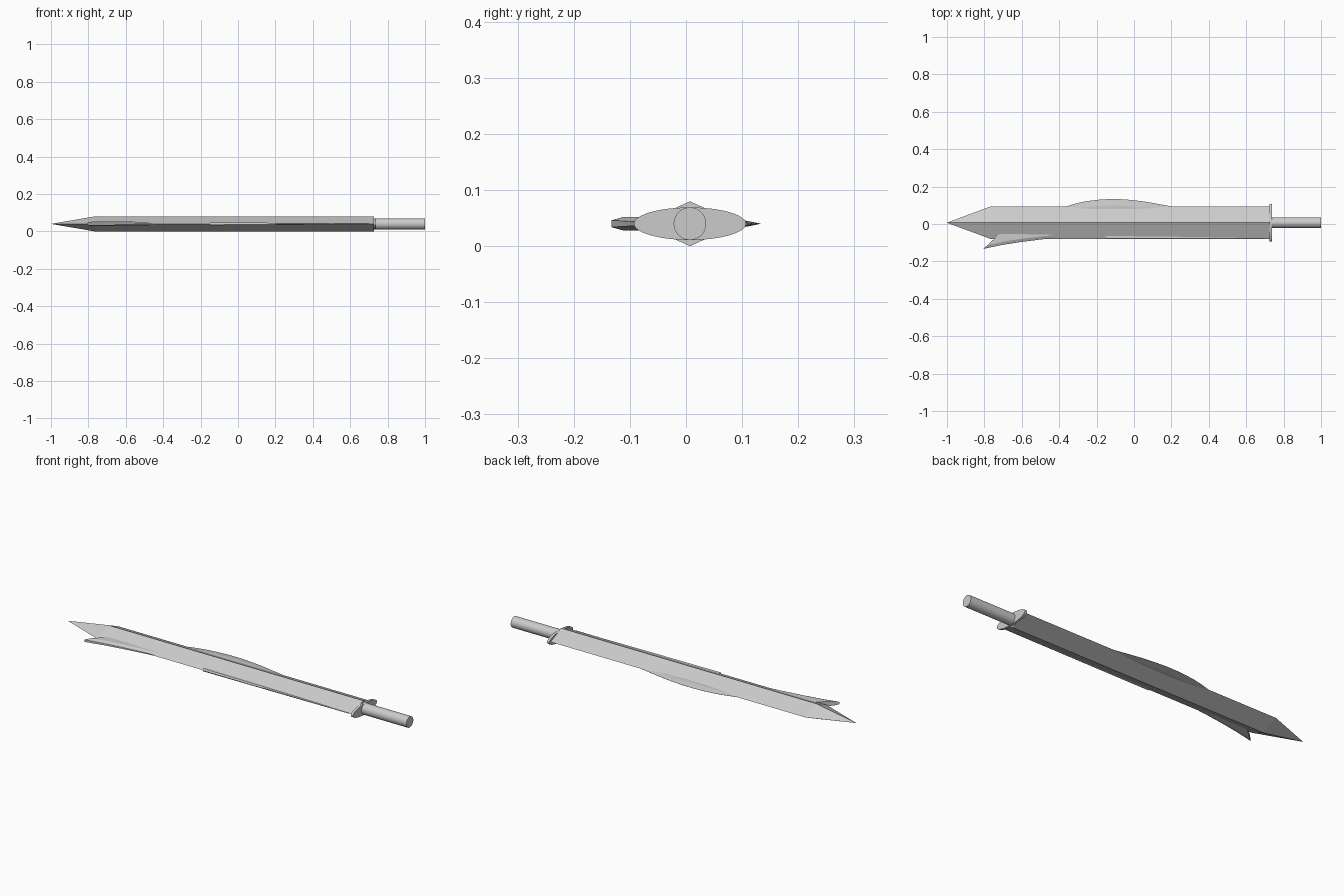
import bpy, bmesh
from math import pi

if "Cube" in bpy.data.objects:
    bpy.data.objects.remove(bpy.data.objects["Cube"])

CY, CZ = 0.007, 0.04   # axis of the sword


def loft(name, sections):
    """Bridge closed rings of equal length and cap both ends."""
    bm = bmesh.new()
    rings = [[bm.verts.new(p) for p in s] for s in sections]
    n = len(rings[0])
    for a, b in zip(rings, rings[1:]):
        for i in range(n):
            j = (i + 1) % n
            bm.faces.new((a[i], a[j], b[j], b[i]))
    bm.faces.new(rings[0])
    bm.faces.new(rings[-1])
    bmesh.ops.remove_doubles(bm, verts=bm.verts, dist=1e-5)
    bmesh.ops.recalc_face_normals(bm, faces=bm.faces)
    mesh = bpy.data.meshes.new(name)
    bm.to_mesh(mesh)
    bm.free()
    obj = bpy.data.objects.new(name, mesh)
    bpy.context.collection.objects.link(obj)
    return obj


def rod(name, x0, x1, ry, rz):
    """Elliptical cylinder along x."""
    bpy.ops.mesh.primitive_cylinder_add(
        vertices=48, radius=1, depth=1, location=((x0 + x1) / 2, CY, CZ), rotation=(0, pi / 2, 0))
    obj = bpy.context.object
    obj.name = name
    obj.scale = (rz, ry, x1 - x0)
    bpy.ops.object.transform_apply(location=False, rotation=True, scale=True)
    bpy.ops.object.shade_smooth_by_angle()


def plate(name, stations):
    """Thin bevelled plate; station = inner (x, y), shoulder (x, y), edge (x, y), half thickness, edge half."""
    loft(name, [[(*inner, CZ - t), (*mid, CZ - t), (*edge, CZ - e),
                 (*edge, CZ + e), (*mid, CZ + t), (*inner, CZ + t)]
                for inner, mid, edge, t, e in stations])


# Blade: diamond section ending in a pyramid point
def diamond(x, w, h):
    return [(x, CY + w, CZ), (x, CY, CZ + h), (x, CY - w, CZ), (x, CY, CZ - h)]


loft("blade", [diamond(-0.9999, 0.0002, 0.0001), diamond(-0.765, 0.0875, 0.04),
               diamond(0.727, 0.0875, 0.04)])

# Guard and grip
rod("guard", 0.725, 0.738, 0.1, 0.029)
rod("grip", 0.735, 1.0, 0.029, 0.029)

# Swept barb on the front edge
plate("barb", [
    ((-0.71, -0.045), (-0.782, -0.112), (-0.805, -0.133), 0.012, 0.006),
    ((-0.66, -0.045), (-0.70, -0.095), (-0.71, -0.113), 0.012, 0.005),
    ((-0.58, -0.045), (-0.61, -0.08), (-0.61, -0.097), 0.012, 0.004),
    ((-0.48, -0.045), (-0.50, -0.067), (-0.50, -0.083), 0.011, 0.003),
    ((-0.39, -0.045), (-0.39, -0.056), (-0.39, -0.072), 0.010, 0.002),
    ((-0.30, -0.045), (-0.30, -0.048), (-0.30, -0.058), 0.009, 0.001)])

# Narrow strip along the front edge
plate("edge_strip", [
    ((x, -0.05), (x, -0.077), (x, -0.081), t, 0.001)
    for x, t in ((-0.15, 0.0075), (0.2, 0.006), (0.7, 0.002))])

# Curved sharp fin on the rear edge
fin = [(-0.36, 0.095), (-0.31, 0.110), (-0.26, 0.121), (-0.20, 0.129), (-0.14, 0.133),
       (-0.08, 0.133), (-0.02, 0.129), (0.05, 0.121), (0.12, 0.109), (0.20, 0.094)]
plate("rear_fin", [
    ((x, 0.06), (x, 0.075 + (y - 0.095) * 0.6), (x, y), 0.002 + (y - 0.094) * 0.13, 0.0003)
    for x, y in fin])
